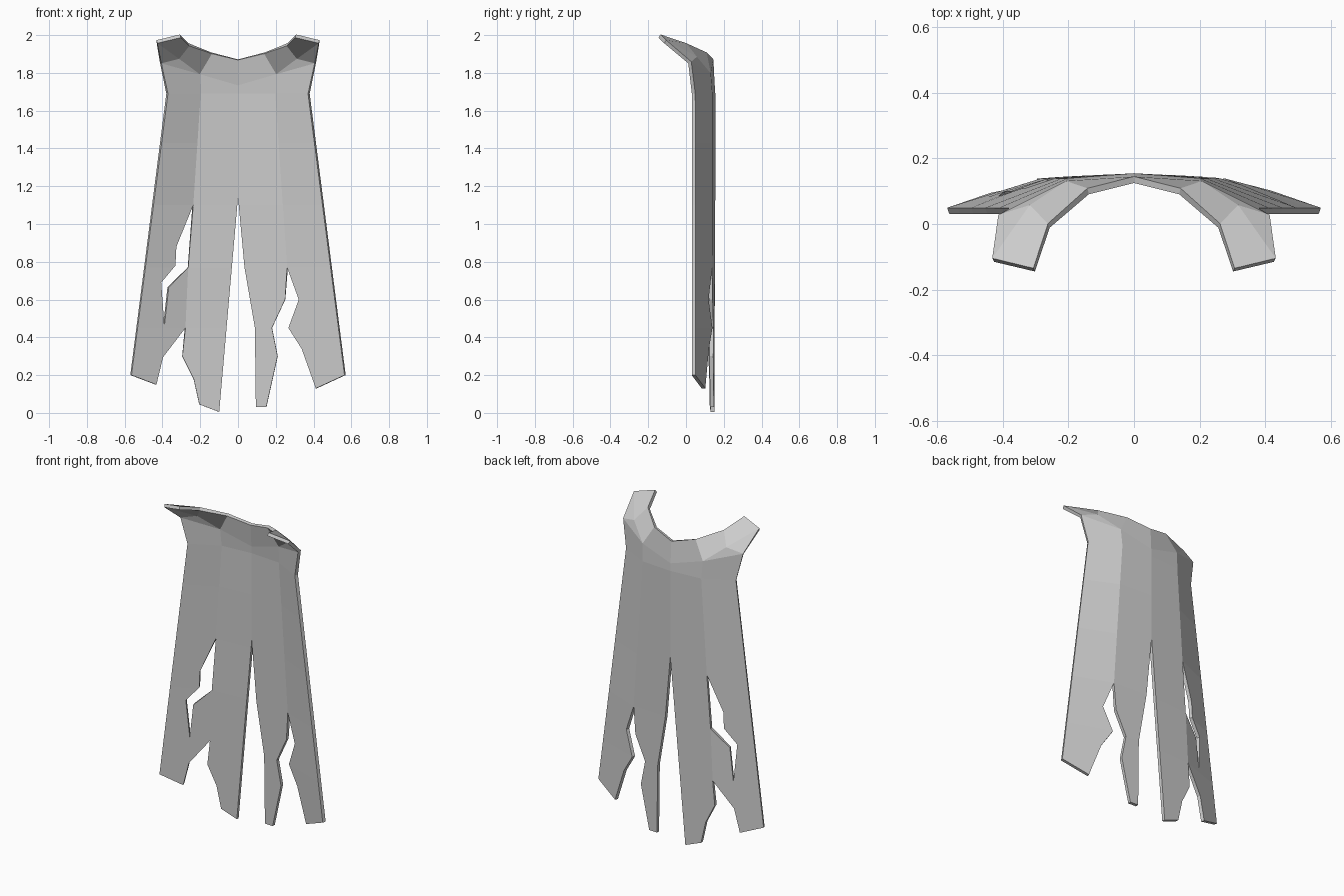
import bpy
import bmesh
from mathutils import Vector

cube = bpy.data.objects.get("Cube")
if cube:
    bpy.data.objects.remove(cube, do_unlink=True)

cloth = bpy.data.materials.new("grey cloth")
cloth.use_nodes = True
cloth.diffuse_color = (0.6, 0.6, 0.6, 1)
cloth.node_tree.nodes["Principled BSDF"].inputs["Base Color"].default_value = (0.6, 0.6, 0.6, 1)

TOP = 1.69


def drape(x, z):
    """Place a flat cloth point on the folded back surface."""
    crease = 0.2 + 0.065 * (TOP - z)
    edge = 0.375 + 0.129 * (TOP - z)
    a = abs(x)
    if a <= crease:
        return Vector((x, 0.145 - 0.015 * a / crease, z))
    return Vector((x, 0.13 - 0.09 * (a - crease) / (edge - crease), z))


bm = bmesh.new()


def face(points):
    bm.faces.new([bm.verts.new(p) for p in points])


# Torn hanging panels, as outlines in x and z
slit = (0, 1.15)
r_slit, r_low = (-0.239, 1.10), [(-0.265, 0.77), (-0.28, 0.45)]
right_inner = [(0, TOP), slit, (-0.10, 0.005), (-0.205, 0.045), (-0.235, 0.18),
               (-0.295, 0.30), r_low[1], r_low[0], r_slit, (-0.2, TOP)]
right_outer = [(-0.2, TOP), r_slit, (-0.33, 0.88), (-0.335, 0.78), (-0.41, 0.69),
               (-0.393, 0.46), (-0.37, 0.665), *r_low, (-0.40, 0.295),
               (-0.435, 0.15), (-0.567, 0.2), (-0.375, TOP)]
l_slit = (0.262, 0.77)
left_inner = [(0, TOP), slit, (0.035, 0.77), (0.09, 0.45), (0.095, 0.03), (0.15, 0.03),
              (0.21, 0.30), (0.18, 0.45), (0.25, 0.60), l_slit, (0.2, TOP)]
left_outer = [(0.2, TOP), l_slit, (0.325, 0.60), (0.27, 0.45), (0.34, 0.34),
              (0.415, 0.13), (0.567, 0.2), (0.375, TOP)]
for outline in (right_inner, right_outer, left_inner, left_outer):
    face([(x, 0, z) for x, z in outline])

# Cross seams, then fold the cloth
for z in (1.43, 1.10, 0.77, 0.45):
    bmesh.ops.bisect_plane(bm, geom=bm.verts[:] + bm.edges[:] + bm.faces[:], dist=0.0001,
                           plane_co=(0, 0, z), plane_no=(0, 0, 1))
for v in bm.verts:
    v.co = drape(v.co.x, v.co.z)

# Shoulder yoke, mirrored
neck = [(0, 0.135, 1.87), (0.14, 0.10, 1.905), (0.26, -0.005, 1.95),
        (0.305, -0.14, 1.995), (0.43, -0.11, 1.965)]
fold = [(0, 0.142, 1.735), (0.205, 0.122, 1.795), (0.315, 0.05, 1.88), (0.41, 0.02, 1.855)]
hem = [drape(x, TOP) for x in (0, 0.2, 0.375)]
yoke = [(neck[0], neck[1], fold[1], fold[0]), (neck[1], neck[2], fold[2], fold[1]),
        (neck[2], neck[3], neck[4], fold[2]), (neck[4], fold[3], fold[2]),
        (fold[2], fold[3], fold[1]), (fold[0], fold[1], hem[1], hem[0]),
        (fold[1], fold[3], hem[2], hem[1])]
for side in (1, -1):
    for points in yoke:
        face([(side * p[0], p[1], p[2]) for p in points])

bmesh.ops.remove_doubles(bm, verts=bm.verts[:], dist=0.002)
bmesh.ops.recalc_face_normals(bm, faces=bm.faces[:])

mesh = bpy.data.meshes.new("torn_cape")
bm.to_mesh(mesh)
bm.free()
mesh.materials.append(cloth)
cape = bpy.data.objects.new("torn_cape", mesh)
bpy.context.collection.objects.link(cape)

# Cloth thickness
thick = cape.modifiers.new("thickness", 'SOLIDIFY')
thick.thickness = 0.02
thick.offset = 0
